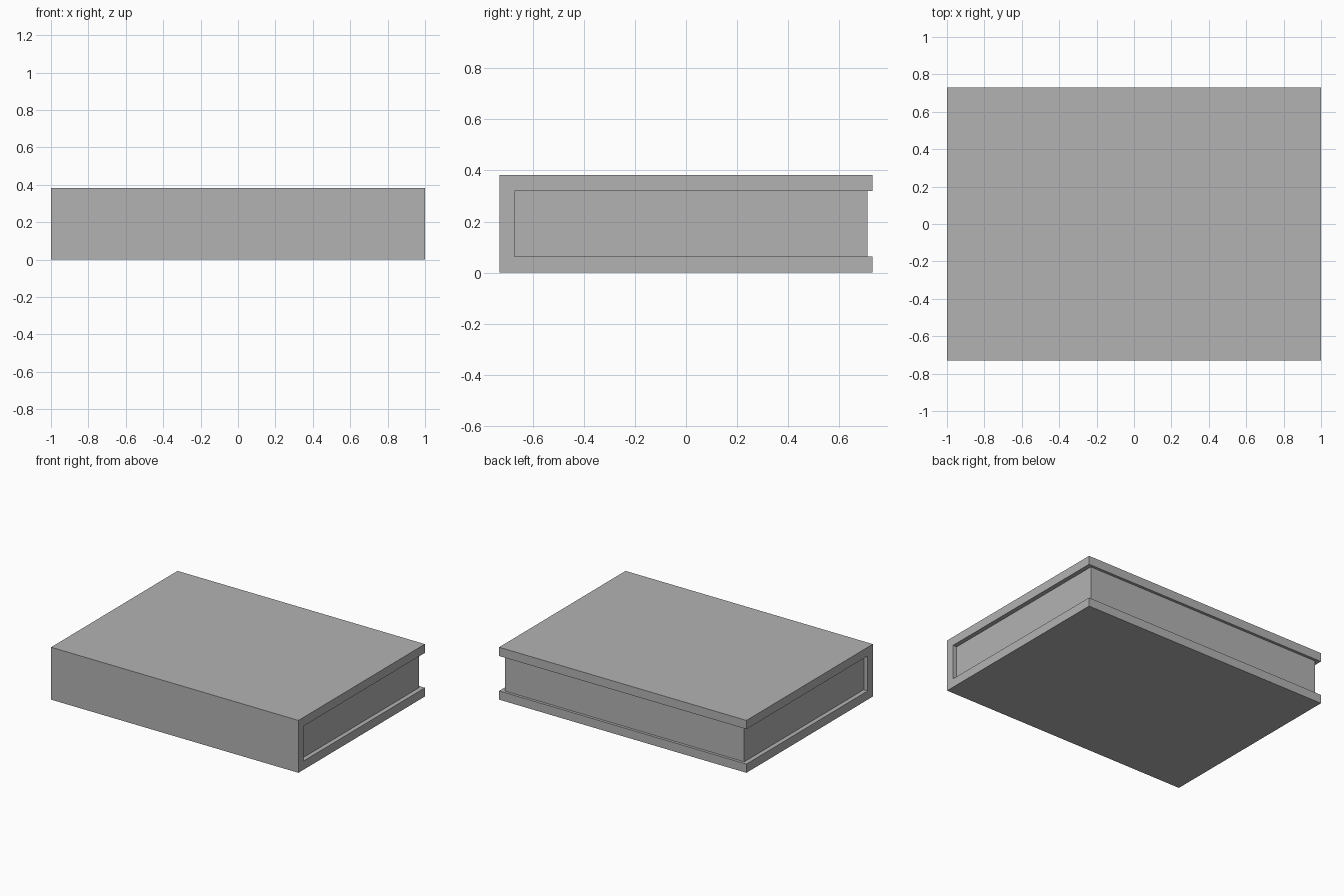
import bpy
import bmesh

# Remove the default cube
cube = bpy.data.objects.get("Cube")
if cube:
    bpy.data.objects.remove(cube, do_unlink=True)

HALF_W, HALF_D, HEIGHT = 1.0, 0.73, 0.383
BOARD, SPINE = 0.064, 0.06            # cover board and spine thickness
SIDE_INSET, BACK_INSET = 0.032, 0.02  # how far the pages sit inside the cover

grey = bpy.data.materials.new("plain grey")
grey.use_nodes = True
colour = (0.45, 0.45, 0.45, 1)
grey.diffuse_color = colour
grey.node_tree.nodes["Principled BSDF"].inputs["Base Color"].default_value = colour


def extrude_profile(name, profile, half_width):
    """Sweep a (y, z) outline along x, centred on x = 0."""
    bm = bmesh.new()
    face = bm.faces.new([bm.verts.new((-half_width, y, z)) for y, z in profile])
    swept = bmesh.ops.extrude_face_region(bm, geom=[face])["geom"]
    moved = [g for g in swept if isinstance(g, bmesh.types.BMVert)]
    bmesh.ops.translate(bm, verts=moved, vec=(2 * half_width, 0, 0))
    bmesh.ops.recalc_face_normals(bm, faces=bm.faces)
    mesh = bpy.data.meshes.new(name)
    bm.to_mesh(mesh)
    bm.free()
    mesh.materials.append(grey)
    obj = bpy.data.objects.new(name, mesh)
    bpy.context.collection.objects.link(obj)
    return obj


spine_in = -HALF_D + SPINE
top_in = HEIGHT - BOARD

# Cover: two boards joined by the spine at the front
extrude_profile("book_cover", [
    (-HALF_D, 0), (HALF_D, 0), (HALF_D, BOARD), (spine_in, BOARD),
    (spine_in, top_in), (HALF_D, top_in), (HALF_D, HEIGHT), (-HALF_D, HEIGHT),
], HALF_W)

# Page block, set in from the open edges
page_back = HALF_D - BACK_INSET
extrude_profile("page_block", [
    (spine_in, BOARD), (page_back, BOARD), (page_back, top_in), (spine_in, top_in),
], HALF_W - SIDE_INSET)
